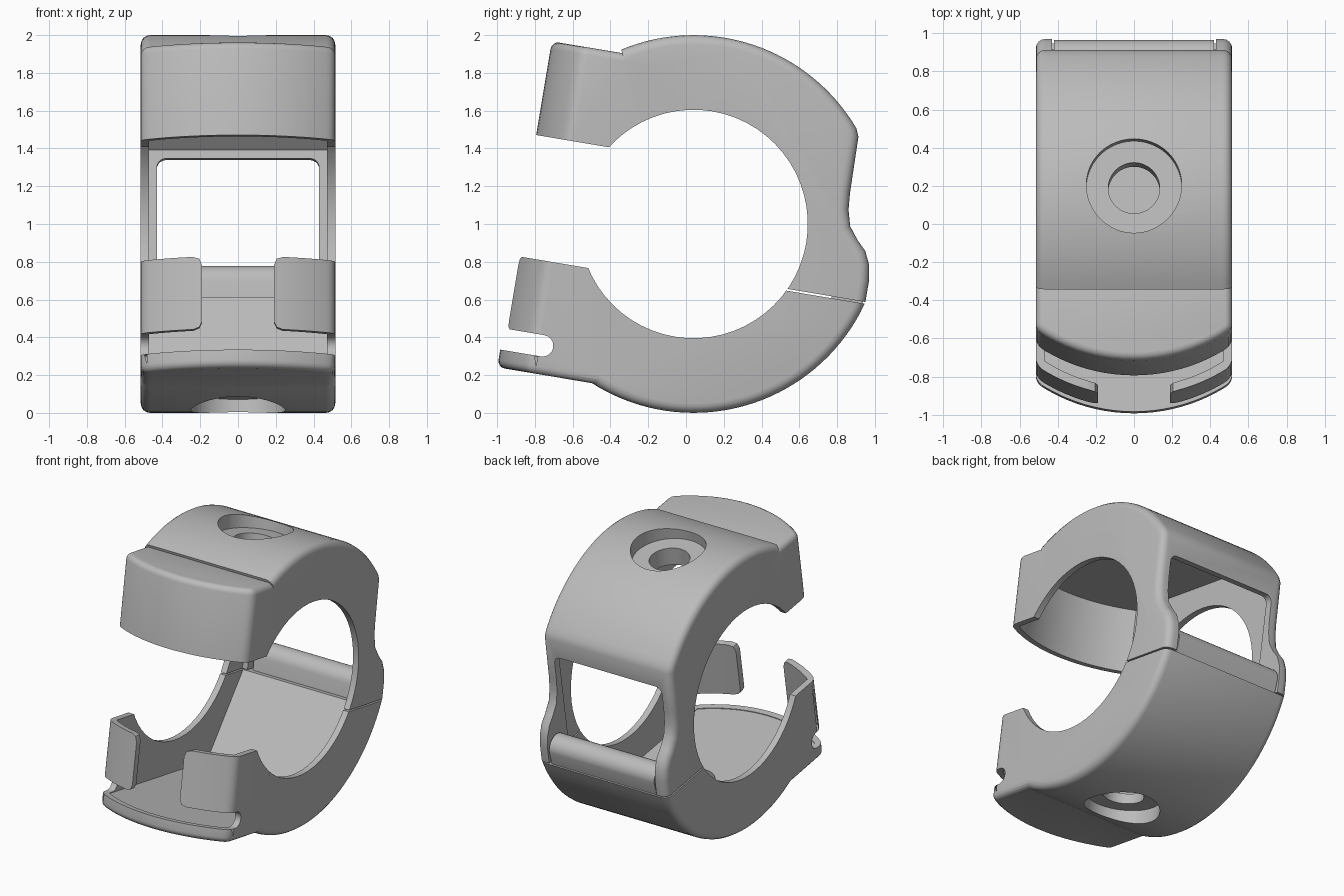
import bpy, bmesh
from math import sin, cos, pi, radians, sqrt, hypot
from mathutils import Matrix

cube = bpy.data.objects.get("Cube")
if cube:
    bpy.data.objects.remove(cube)

grey = bpy.data.materials.new("plain grey")
grey.use_nodes = True
COLOUR = (0.5, 0.5, 0.5, 1)
grey.diffuse_color = COLOUR
grey.node_tree.nodes["Principled BSDF"].inputs["Base Color"].default_value = COLOUR

HALF, INSIDE = 0.515, 0.47      # half width outside and inside the side walls
FRONT, WALL = 0.9, 0.045        # bowed front radius and its wall thickness
FLOOR, CEILING = -0.83, 0.77
SPLIT = -0.262


def arc(cx, cy, r, start, end, n):
    angles = [radians(start + (end - start) * i / n) for i in range(n + 1)]
    return [(cx + r * cos(a), cy + r * sin(a)) for a in angles]


def prism(name, points, axis, lo, hi, bevel=0, rule=None):
    """Extrude a 2D outline along one axis, rounding the edges picked by rule."""
    place = {"x": lambda a, b, t: (t, a, b),
             "y": lambda a, b, t: (a, t, b),
             "z": lambda a, b, t: (a, b, t)}[axis]
    bm = bmesh.new()
    ends = [[bm.verts.new(place(a, b, t)) for a, b in points] for t in (lo, hi)]
    for end in ends:
        bm.faces.new(end)
    for i in range(len(points)):
        bm.faces.new([ends[0][i - 1], ends[0][i], ends[1][i], ends[1][i - 1]])
    bmesh.ops.recalc_face_normals(bm, faces=bm.faces)
    if bevel:
        edges = [e for e in bm.edges if e.calc_face_angle(0) > 0.6 and rule(e)]
        bmesh.ops.bevel(bm, geom=edges, offset=bevel, segments=4, profile=0.5,
                        affect="EDGES", clamp_overlap=True)
    mesh = bpy.data.meshes.new(name)
    bm.to_mesh(mesh)
    bm.free()
    mesh.materials.append(grey)
    obj = bpy.data.objects.new(name, mesh)
    bpy.context.collection.objects.link(obj)
    return obj


def combine(target, tool, operation="DIFFERENCE"):
    mod = target.modifiers.new("combine", "BOOLEAN")
    mod.operation, mod.object, mod.solver = operation, tool, "EXACT"
    bpy.context.view_layer.objects.active = target
    bpy.ops.object.modifier_apply(modifier=mod.name)
    bpy.data.objects.remove(tool)


def bowed_block(name, half, radius, lo, hi, bevel=0):
    """Block whose front is an arc seen from above."""
    xs = [half * (i / 10 - 1) for i in range(21)]
    plan = [(x, -sqrt(radius ** 2 - x ** 2)) for x in xs] + [(half, -0.3), (-half, -0.3)]
    return prism(name, plan, "z", lo, hi, bevel,
                 lambda e: any(abs(v.co.z) > 0.5 for v in e.verts))


def outer_edge(e):
    mid = (e.verts[0].co + e.verts[1].co) / 2
    along_side = abs(e.verts[0].co.x - e.verts[1].co.x) < 0.01
    return along_side and hypot(mid.y, mid.z) > 0.75


def shell(name, outline, jaw_range, cavity, cavity_range):
    body = prism(name, outline, "x", -HALF, HALF, 0.05, outer_edge)
    combine(body, bowed_block("jaw", HALF, FRONT, *jaw_range, bevel=0.04), "UNION")
    combine(body, prism("bore", arc(0, 0, 0.605, 0, 354, 59), "x", -1, 1))
    combine(body, bowed_block("front_cavity", INSIDE, FRONT - WALL, *cavity_range))
    combine(body, prism("rear_cavity", cavity, "x", -INSIDE, INSIDE))
    # Counterbored screw hole
    side = 1 if jaw_range[1] > 0 else -1
    for radius, start in ((0.25, 0.9), (0.135, 0.5)):
        span = sorted((side * start, side * 1.2))
        combine(body, prism("hole", arc(0, 0, radius, 0, 352.5, 47), "z", *span))
    return body


# Upper shell: round top, flat back and a bulge around the hinge
bulge = [(0.785, 0.6), (0.79, 0.3), (0.797, 0.21), (0.82, 0.125), (0.87, 0.06),
         (0.92, 0.01), (0.953, -0.06), (0.966, -0.14), (0.966, SPLIT + 0.005)]
upper = shell("upper_shell",
              arc(0, 0, 1, 122, 40, 32) + bulge + [(0.3, SPLIT + 0.005), (0, 0), (-0.3, 0.327)],
              (0.327, 0.83),
              [(-0.4, CEILING), (0.45, CEILING), (0.735, 0.52), (0.735, -0.4), (-0.4, -0.4)],
              (0, CEILING))
window = arc(0.38, 0.425, 0.05, 0, 90, 5) + arc(-0.38, 0.425, 0.05, 90, 180, 5)
combine(upper, prism("window", window + [(-0.43, -0.5), (0.43, -0.5)], "y", 0.55, 1.2))

# Lower shell: round base with a flat floor
lower = shell("lower_shell",
              arc(0, 0, 1, -15.5, -113.6, 36) + [(-0.3, -0.32), (0, -0.1), (0.3, SPLIT - 0.005)],
              (-0.92, -0.322),
              [(-0.4, FLOOR), (0.42, FLOOR), (0.76, -0.24), (0.76, 0), (-0.4, 0)],
              (FLOOR, 0))
# Slot above the front lip
slot = arc(-0.682, -0.768, 0.057, -90, 90, 10) + [(-1.2, -0.711), (-1.2, -0.825)]
combine(lower, prism("slot", slot, "x", -1, 1))
# Opening that leaves two rounded front tabs
side = [(0.24, -0.2), (0.24, -0.322), (0.205, -0.333), (0.19, -0.37),
        (0.19, -0.67), (0.205, -0.7), (0.24, -0.712), (0.24, -0.78)]
opening = side + [(-x, z) for x, z in reversed(side)]
combine(lower, prism("opening", opening, "y", -1.2, -0.5))
# Rounded hinge barrel rising between the upper side walls
barrel = arc(0.875, -0.17, 0.09, 0, 180, 14) + [(0.785, -0.32), (0.945, -0.32)]
combine(lower, prism("barrel", barrel, "x", -0.42, 0.42), "UNION")

hinge_pin = prism("hinge_pin", arc(0.875, -0.17, 0.04, 0, 345, 23), "x", -0.48, 0.48)

# Tilt the whole clamp, stand it on the ground and shade it
tilt = Matrix.Translation((0, 0.04, 1)) @ Matrix.Rotation(radians(-9.5), 4, "X")
bpy.ops.object.select_all(action="DESELECT")
for part in (upper, lower, hinge_pin):
    part.data.transform(tilt)
    part.select_set(True)
bpy.context.view_layer.objects.active = upper
bpy.ops.object.shade_smooth_by_angle(angle=radians(30))
